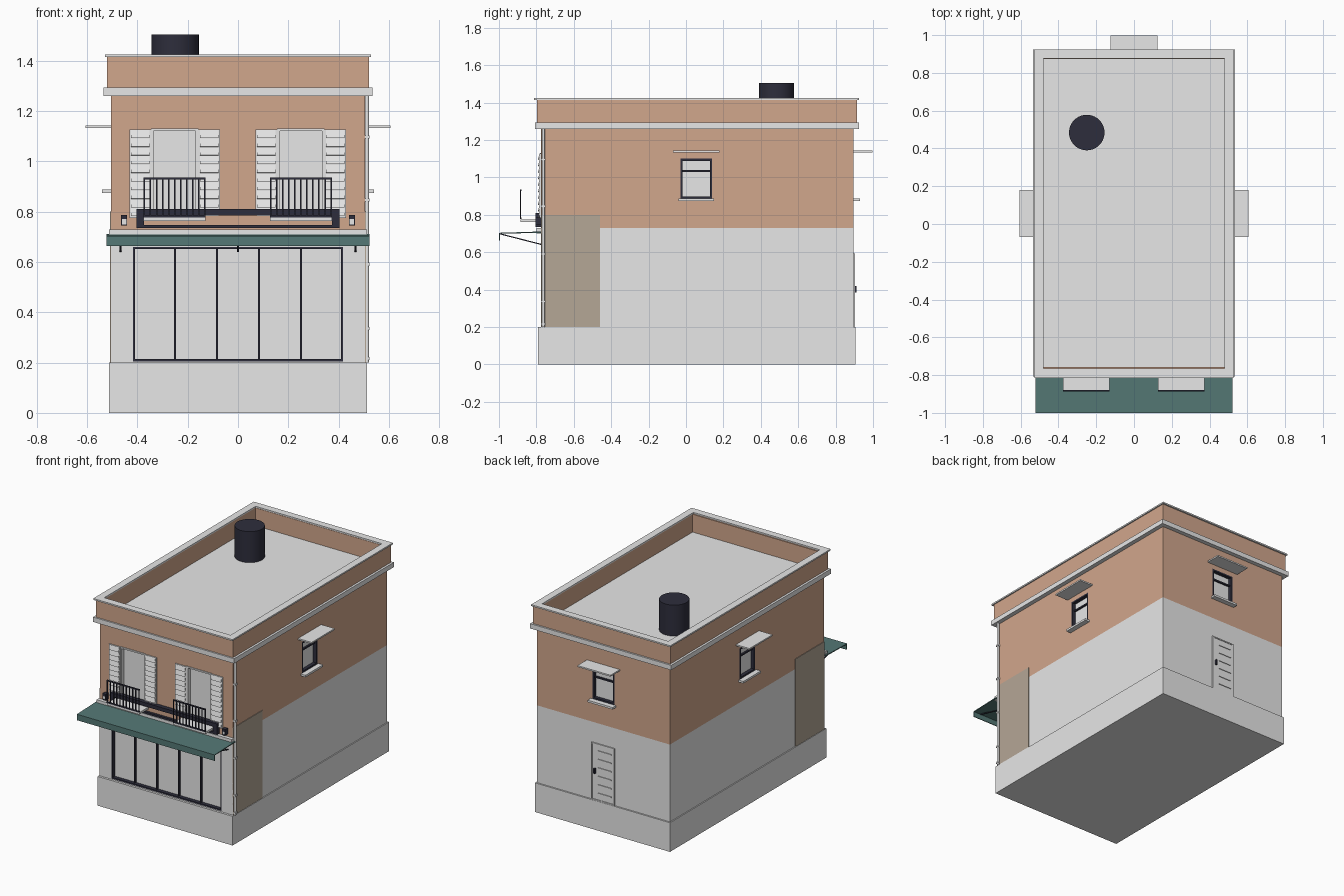
import bpy
import bmesh
from math import radians
from mathutils import Matrix, Vector

cube = bpy.data.objects.get("Cube")
if cube:
    bpy.data.objects.remove(cube, do_unlink=True)


def material(name, r, g, b):
    mat = bpy.data.materials.new(name)
    mat.use_nodes = True
    mat.diffuse_color = (r, g, b, 1)
    mat.node_tree.nodes["Principled BSDF"].inputs["Base Color"].default_value = (r, g, b, 1)
    return mat


GREY = material("pale_grey", .8, .8, .8)
BRICK = material("brick", .64, .385, .264)
DARK = material("dark_metal", .027, .027, .045)
GREEN = material("awning_green", .09, .19, .18)
TAN = material("stone_tan", .46, .385, .305)


def finish(name, mat, bm, frame):
    bm.transform(frame)
    mesh = bpy.data.meshes.new(name)
    bm.to_mesh(mesh)
    bm.free()
    mesh.materials.append(mat)
    obj = bpy.data.objects.new(name, mesh)
    bpy.context.collection.objects.link(obj)
    return obj


def boxes(name, mat, ranges, frame=Matrix(), tilt=0):
    """One object made of boxes, each given as x, x, y, y, z, z limits."""
    bm = bmesh.new()
    for x0, x1, y0, y1, z0, z1 in ranges:
        centre = Vector((x0 + x1, y0 + y1, z0 + z1)) / 2
        size = Matrix.Diagonal((x1 - x0, y1 - y0, z1 - z0, 1))
        place = Matrix.Translation(centre) @ Matrix.Rotation(tilt, 4, "X") @ size
        bmesh.ops.create_cube(bm, size=1, matrix=place)
    return finish(name, mat, bm, frame)


def ring(x0, x1, y0, y1, z0, z1, w):
    """Four boxes around a horizontal opening."""
    return [(x0, x1, y0, y0 + w, z0, z1), (x0, x1, y1 - w, y1, z0, z1),
            (x0, x0 + w, y0 + w, y1 - w, z0, z1), (x1 - w, x1, y0 + w, y1 - w, z0, z1)]


def border(x0, x1, y0, y1, z0, z1, w):
    """Four boxes around an upright opening."""
    return [(x0, x1, y0, y1, z0, z0 + w), (x0, x1, y0, y1, z1 - w, z1),
            (x0, x0 + w, y0, y1, z0 + w, z1 - w), (x1 - w, x1, y0, y1, z0 + w, z1 - w)]


def cylinder(name, mat, x, y, z0, z1, radius, sides=40):
    bm = bmesh.new()
    bmesh.ops.create_cone(bm, cap_ends=True, segments=sides, radius1=radius,
                          radius2=radius, depth=z1 - z0)
    obj = finish(name, mat, bm, Matrix.Translation((x, y, (z0 + z1) / 2)))
    bpy.ops.object.select_all(action="DESELECT")
    obj.select_set(True)
    bpy.context.view_layer.objects.active = obj
    bpy.ops.object.shade_smooth_by_angle(angle=radians(40))
    return obj


def cut(wall, cutter):
    """Carve the cutter out of the wall, then drop the cutter."""
    mod = wall.modifiers.new("openings", "BOOLEAN")
    mod.operation = "DIFFERENCE"
    mod.solver = "EXACT"
    mod.object = cutter
    graph = bpy.context.evaluated_depsgraph_get()
    carved = bpy.data.meshes.new_from_object(wall.evaluated_get(graph))
    wall.modifiers.clear()
    wall.data = carved
    bpy.data.objects.remove(cutter, do_unlink=True)


def wall_frame(angle, x, y):
    """Local frame of a wall: x along it, -y outward."""
    return Matrix.Translation((x, y, 0)) @ Matrix.Rotation(radians(angle), 4, "Z")


FX, FY, BY = .505, -.775, .895
FRONT = wall_frame(0, 0, FY)
SIDES = {"left": wall_frame(90, FX, .055), "right": wall_frame(-90, -FX, .055),
         "back": wall_frame(180, 0, BY)}
DEPTH = .035

# Plinth, walls, cornice and parapet
boxes("plinth", GREY, [(-.512, .512, -.79, .905, 0, .2)])
lower = boxes("lower_walls", GREY, [(-FX, FX, FY, BY, .2, .73)])
upper = boxes("upper_walls", BRICK, [(-FX, FX, FY, BY, .73, 1.26)])
boxes("cornice_and_roof", GREY, [(-.535, .535, -.807, .925, 1.26, 1.293)])
boxes("parapet", BRICK, ring(-.52, .52, -.797, .913, 1.293, 1.415, .04))
boxes("parapet_cap", GREY, ring(-.528, .528, -.814, .924, 1.415, 1.425, .049))
boxes("front_ledge", GREY, [(-.512, .512, -.8, FY, .7, .73)])
boxes("side_panels", TAN, [(s * FX - .004, s * FX + .004, FY, -.46, .2, .8) for s in (-1, 1)])
cylinder("roof_tank", DARK, -.25, .484, 1.29, 1.505, .094)

# Shop window
shop = (-.418, .418, 0, DEPTH, .205, .66)
cut(lower, boxes("shop_cutter", GREY, [(-.418, .418, -.1, DEPTH, .205, .66)], FRONT))
bars = [(x - .004, x + .004, .012, DEPTH, .21, .655) for x in (-.251, -.084, .084, .251)]
boxes("shop_window_frame", DARK, border(*shop, .009) + bars, FRONT)
boxes("shop_glass", GREY, [(-.41, .41, .026, .033, .212, .652)], FRONT)

# Side and back windows with sills and hoods
for side, frame in SIDES.items():
    cut(upper, boxes("window_cutter", BRICK, [(-.084, .084, -.1, DEPTH, .888, 1.1)], frame))
    boxes(side + "_window_frame", DARK,
          border(-.084, .084, 0, DEPTH, .888, 1.1, .011)
          + [(-.075, .075, .012, DEPTH, 1.03, 1.04)], frame)
    boxes(side + "_window_glass", GREY, [(-.075, .075, .024, .032, .895, 1.09)], frame)
    boxes(side + "_window_sill", GREY, [(-.095, .095, -.035, .01, .874, .888)], frame)
    boxes(side + "_window_hood", GREY, [(-.125, .125, -.102, .01, 1.133, 1.143)], frame)

# Back door
BACK = SIDES["back"]
boxes("back_door_frame", GREY, border(-.088, .088, -.008, .005, .2, .592, .008), BACK)
boxes("back_door", GREY, [(-.08, .08, -.004, .005, .2, .585)], BACK)
boxes("back_door_ribs", GREY,
      [(-.035, .065, -.009, 0, .25 + i * .058, .256 + i * .058) for i in range(6)], BACK)
boxes("back_door_handle", DARK, [(-.066, -.055, -.016, 0, .385, .42)], BACK)

# Balcony doors, shutters and railings
for side, cx in (("right", -.252), ("left", .25)):
    frame = FRONT @ Matrix.Translation((cx, 0, 0))
    cut(upper, boxes("door_cutter", BRICK, [(-.094, .094, -.1, DEPTH, .775, 1.13)], frame))
    boxes(side + "_balcony_door_frame", GREY,
          border(-.094, .094, -.006, DEPTH, .775, 1.13, .01), frame)
    boxes(side + "_balcony_door_leaf", GREY, [(-.086, .086, .022, .034, .78, 1.122)], frame)
    shutters, slats = [], []
    for x0, x1 in ((-.18, -.094), (.094, .18)):
        shutters.append((x0, x1, -.008, .004, .775, 1.127))
        slats += [(x0 + .006, x1 - .006, -.013, -.009, z, z + .032)
                  for z in (.782 + .0345 * i for i in range(10))]
    boxes(side + "_shutters", GREY, shutters, frame)
    boxes(side + "_shutter_slats", GREY, slats, frame, radians(-14))
    boxes(side + "_balcony_floor", GREY, [(-.123, .123, -.11, .01, .762, .776)], frame)
    rails = [(-.123, .123, -.113, -.105, z, z + .008) for z in (.777, .927)]
    rails += [(x - .003, x + .003, -.112, -.106, .777, .93)
              for x in (-.12 + .024 * i for i in range(11))]
    boxes(side + "_balcony_railing", DARK, rails, frame)

# Sign board above the shop
boxes("sign_frame", DARK,
      border(-.404, .404, -.03, 0, .735, .81, .013)
      + [(-.404, .404, -.03, 0, .785, .81)]
      + [(s * .388 - .014, s * .388 + .014, -.03, 0, .736, .8) for s in (-1, 1)], FRONT)
boxes("sign_panel", BRICK, [(-.39, .39, -.012, 0, .74, .8)], FRONT)

# Awning with valance and braces
slope = [(0, .711), (-.225, .704), (-.225, .663), (-.22, .663), (-.22, .699), (0, .704)]
bm = bmesh.new()
face = bm.faces.new([bm.verts.new((-.522, y, z)) for y, z in slope])
grown = bmesh.ops.extrude_face_region(bm, geom=[face])["geom"]
bmesh.ops.translate(bm, vec=(1.044, 0, 0),
                    verts=[v for v in grown if isinstance(v, bmesh.types.BMVert)])
bmesh.ops.recalc_face_normals(bm, faces=bm.faces)
finish("awning", GREEN, bm, FRONT)

start, end = Vector((0, -.218, .698)), Vector((0, 0, .642))
run = end - start
lean = Matrix.Translation((start + end) / 2) @ run.to_track_quat("Y", "Z").to_matrix().to_4x4()
half = run.length / 2
boxes("awning_braces", DARK,
      [(x - .004, x + .004, -half, half, -.003, .003) for x in (-.468, 0, .468)],
      FRONT @ lean)

# Wall lamps
for side, cx in (("right", -.453), ("left", .453)):
    frame = FRONT @ Matrix.Translation((cx, 0, 0))
    boxes(side + "_lamp_case", DARK,
          [(-.012, .012, -.03, 0, .77, .787), (-.012, .012, -.03, 0, .745, .749),
           (-.012, -.009, -.03, 0, .745, .775), (.009, .012, -.03, 0, .745, .775)], frame)
    boxes(side + "_lamp_glass", GREY, [(-.009, .009, -.026, 0, .749, .77)], frame)

# Drainpipe on the left front corner
cylinder("drainpipe", GREY, .513, -.763, .2, 1.26, .008, 16)
boxes("drainpipe_clips", GREY,
      [(.5, .523, -.774, -.752, z, z + .012) for z in (.21, .33, .585, .84, 1.09)])
